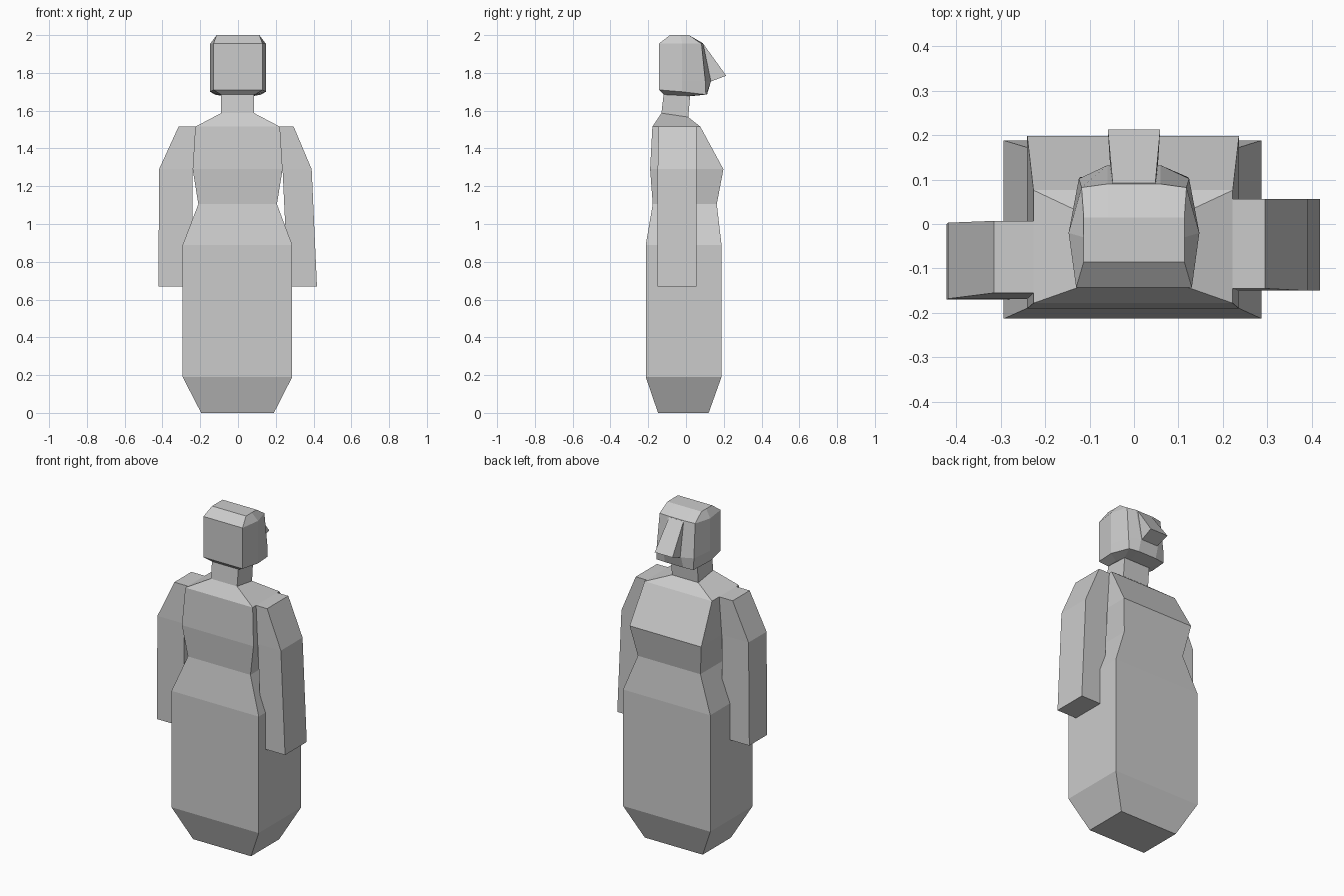
import bpy, bmesh


def loft(name, rings):
    """Skin a list of equal-length point rings and cap both ends."""
    bm = bmesh.new()
    rows = [[bm.verts.new(p) for p in ring] for ring in rings]
    for a, b in zip(rows, rows[1:]):
        n = len(a)
        for i in range(n):
            j = (i + 1) % n
            bm.faces.new((a[i], a[j], b[j], b[i]))
    bm.faces.new(rows[0][::-1])
    bm.faces.new(rows[-1])
    bmesh.ops.recalc_face_normals(bm, faces=bm.faces[:])
    mesh = bpy.data.meshes.new(name)
    bm.to_mesh(mesh)
    bm.free()
    obj = bpy.data.objects.new(name, mesh)
    bpy.context.collection.objects.link(obj)
    return obj


def rect(x0, x1, y0, y1, z_front, z_back=None):
    zb = z_front if z_back is None else z_back
    return [(x0, y0, z_front), (x1, y0, z_front), (x1, y1, zb), (x0, y1, zb)]


def head_ring(front, side, rear, back):
    """Eight-sided ring, mirrored from four (x, y, z) corners."""
    half = [front, side, rear, back]
    return half + [(-x, y, z) for x, y, z in reversed(half)]


# Long skirt, waist, chest, shoulders and neck
loft("dress_body", [
    rect(-0.195, 0.19, -0.148, 0.12, 0.0),
    rect(-0.293, 0.287, -0.213, 0.188, 0.19),
    rect(-0.293, 0.287, -0.213, 0.188, 0.89),
    rect(-0.21, 0.206, -0.176, 0.163, 1.105),
    rect(-0.24, 0.236, -0.19, 0.198, 1.29),
    rect(-0.226, 0.222, -0.178, 0.076, 1.515),
    rect(-0.09, 0.085, -0.13, 0.012, 1.587, 1.566),
    rect(-0.09, 0.085, -0.118, 0.022, 1.69, 1.68),
])

# Faceted head
loft("head", [
    head_ring((0.09, -0.118, 1.685), (0.095, -0.04, 1.682),
              (0.085, 0.022, 1.678), (0.045, 0.03, 1.677)),
    head_ring((0.13, -0.143, 1.71), (0.147, -0.02, 1.70),
              (0.122, 0.105, 1.685), (0.06, 0.112, 1.687)),
    head_ring((0.13, -0.143, 1.76), (0.147, -0.02, 1.76),
              (0.124, 0.102, 1.755), (0.06, 0.132, 1.755)),
    head_ring((0.13, -0.143, 1.955), (0.147, -0.02, 1.955),
              (0.118, 0.082, 1.955), (0.06, 0.09, 1.957)),
    head_ring((0.113, -0.085, 2.0), (0.113, -0.03, 2.0),
              (0.113, 0.015, 2.0), (0.06, 0.015, 2.0)),
])

# Tied hair: wedge flaring out behind the head
wedge = [(0.08, 1.95), (0.092, 1.953), (0.213, 1.785), (0.12, 1.75)]
flare = [0.048, 0.048, 0.059, 0.053]
loft("hair_tail", [[(s * w, y, z) for (y, z), w in zip(wedge, flare)]
                   for s in (-1, 1)])

# Arms: shoulder, elbow and hand sections
loft("left_arm", [
    rect(-0.315, -0.225, -0.155, 0.007, 1.515),
    rect(-0.418, -0.24, -0.168, 0.003, 1.29),
    rect(-0.421, -0.24, -0.17, 0.0, 0.67),
])
loft("right_arm", [
    rect(0.22, 0.295, -0.145, 0.056, 1.515),
    rect(0.236, 0.39, -0.15, 0.056, 1.29),
    rect(0.265, 0.418, -0.15, 0.056, 0.67),
])
